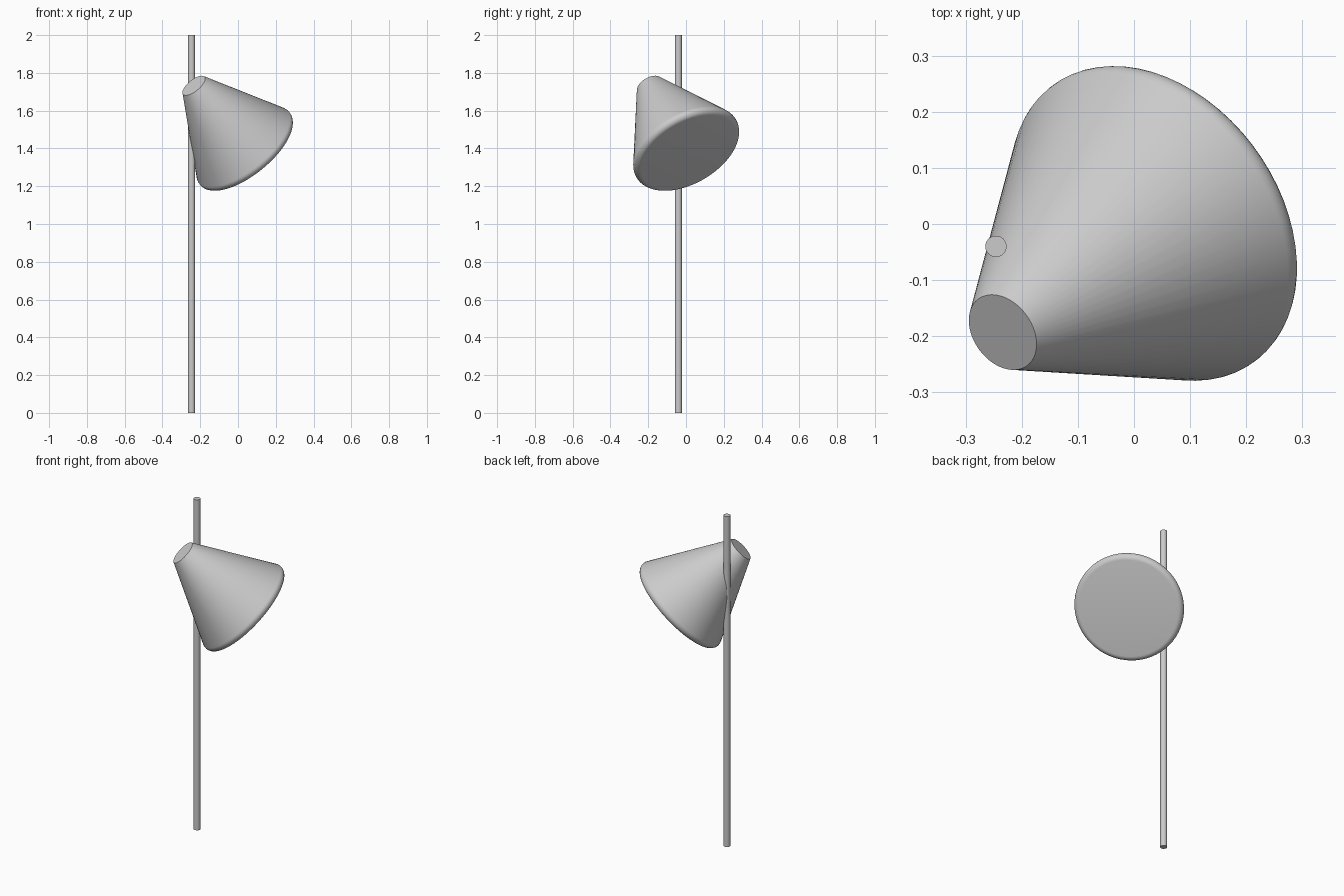
import bpy, bmesh, math
from mathutils import Vector

if "Cube" in bpy.data.objects:
    bpy.data.objects.remove(bpy.data.objects["Cube"])


def lathe(name, profile, origin, axis, sides):
    """Revolve (radius, distance) points around an axis, capping both ends."""
    bm = bmesh.new()
    rot = Vector((0, 0, 1)).rotation_difference(Vector(axis).normalized())
    rings = []
    for r, d in profile:
        ring = []
        for i in range(sides):
            a = 2 * math.pi * i / sides
            p = Vector((r * math.cos(a), r * math.sin(a), d))
            ring.append(bm.verts.new(rot @ p + Vector(origin)))
        rings.append(ring)
    for lo, hi in zip(rings, rings[1:]):
        for i in range(sides):
            j = (i + 1) % sides
            bm.faces.new((lo[i], lo[j], hi[j], hi[i]))
    bm.faces.new(rings[0][::-1])
    bm.faces.new(rings[-1])
    mesh = bpy.data.meshes.new(name)
    bm.to_mesh(mesh)
    bm.free()
    ob = bpy.data.objects.new(name, mesh)
    bpy.context.collection.objects.link(ob)
    bpy.ops.object.select_all(action='DESELECT')
    ob.select_set(True)
    bpy.context.view_layer.objects.active = ob
    bpy.ops.object.shade_smooth_by_angle(angle=math.radians(30))
    return ob


# Upright pole
lathe("pole", [(0.019, 0), (0.019, 2)], (-0.246, -0.04, 0), (0, 0, 1), 32)

# Tilted conical shade with a rounded rim and flat underside
rim, rim_r, rim_d = 0.03, 0.275, 0.47
profile = [(0.0736, 0)]
for k in range(9):
    a = math.radians(-26.6 + (90 + 26.6) * k / 8)
    profile.append((rim_r + rim * math.cos(a), rim_d + rim * math.sin(a)))
lathe("shade", profile, (-0.234, -0.193, 1.733), (0.269, 0.194, -0.333), 64)
